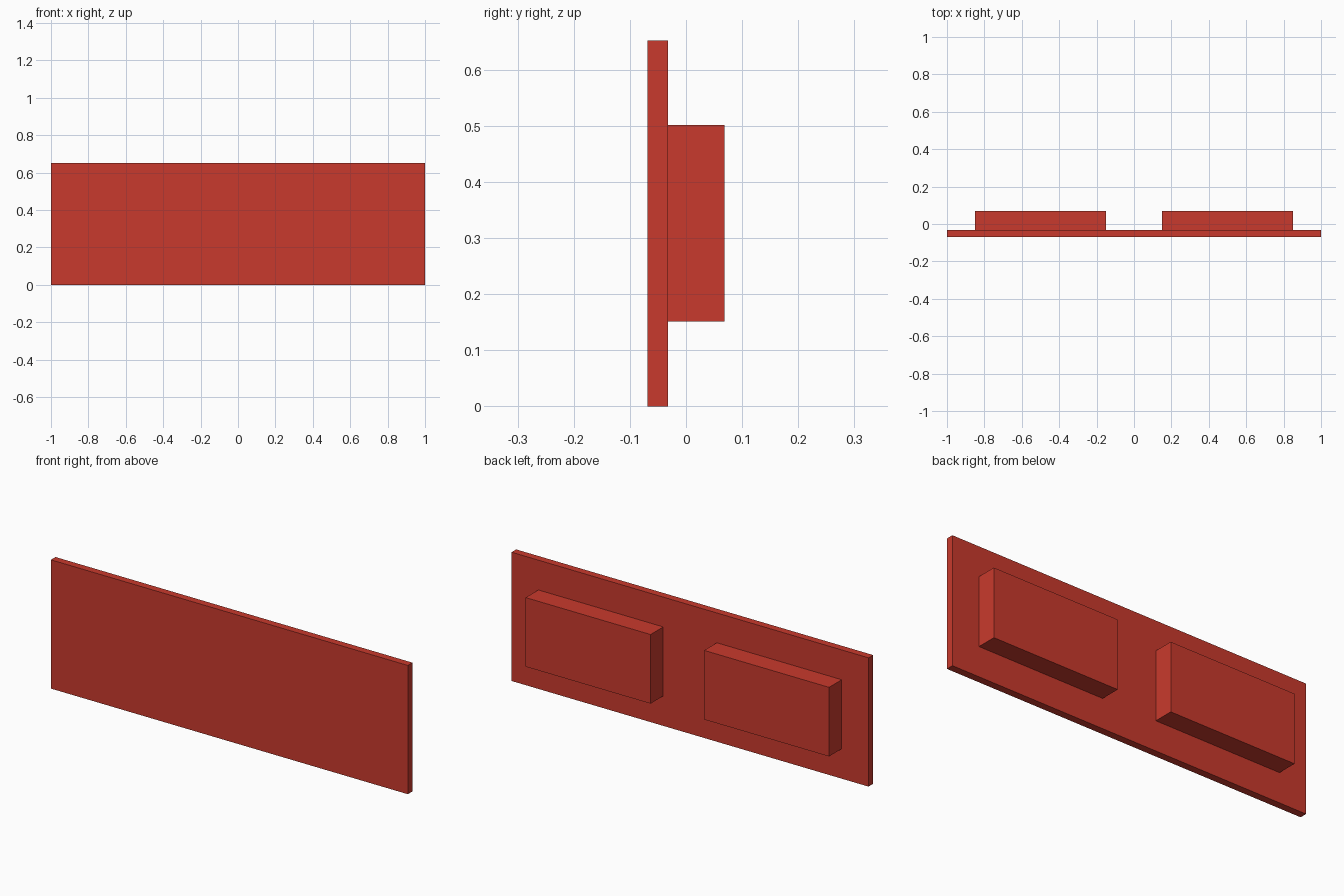
import bpy

if "Cube" in bpy.data.objects:
    bpy.data.objects.remove(bpy.data.objects["Cube"])

# Single flat red
red = bpy.data.materials.new("red")
red.diffuse_color = (0.584, 0.042, 0.026, 1.0)
red.use_nodes = True
red.node_tree.nodes["Principled BSDF"].inputs["Base Color"].default_value = red.diffuse_color


def box(name, x, y, z):
    """Box spanning the given (min, max) ranges."""
    spans = (x, y, z)
    bpy.ops.mesh.primitive_cube_add(size=1, location=[(a + b) / 2 for a, b in spans])
    ob = bpy.context.object
    ob.name = name
    ob.scale = [b - a for a, b in spans]
    bpy.ops.object.transform_apply(location=False, rotation=False, scale=True)
    ob.data.materials.append(red)
    return ob


# Thin front panel
box("front_panel", (-1.0, 1.0), (-0.069, -0.032), (0.0, 0.652))

# Two raised blocks on the back
for side, x in (("left", (-0.85, -0.15)), ("right", (0.15, 0.85))):
    box(side + "_back_block", x, (-0.032, 0.069), (0.151, 0.501))
